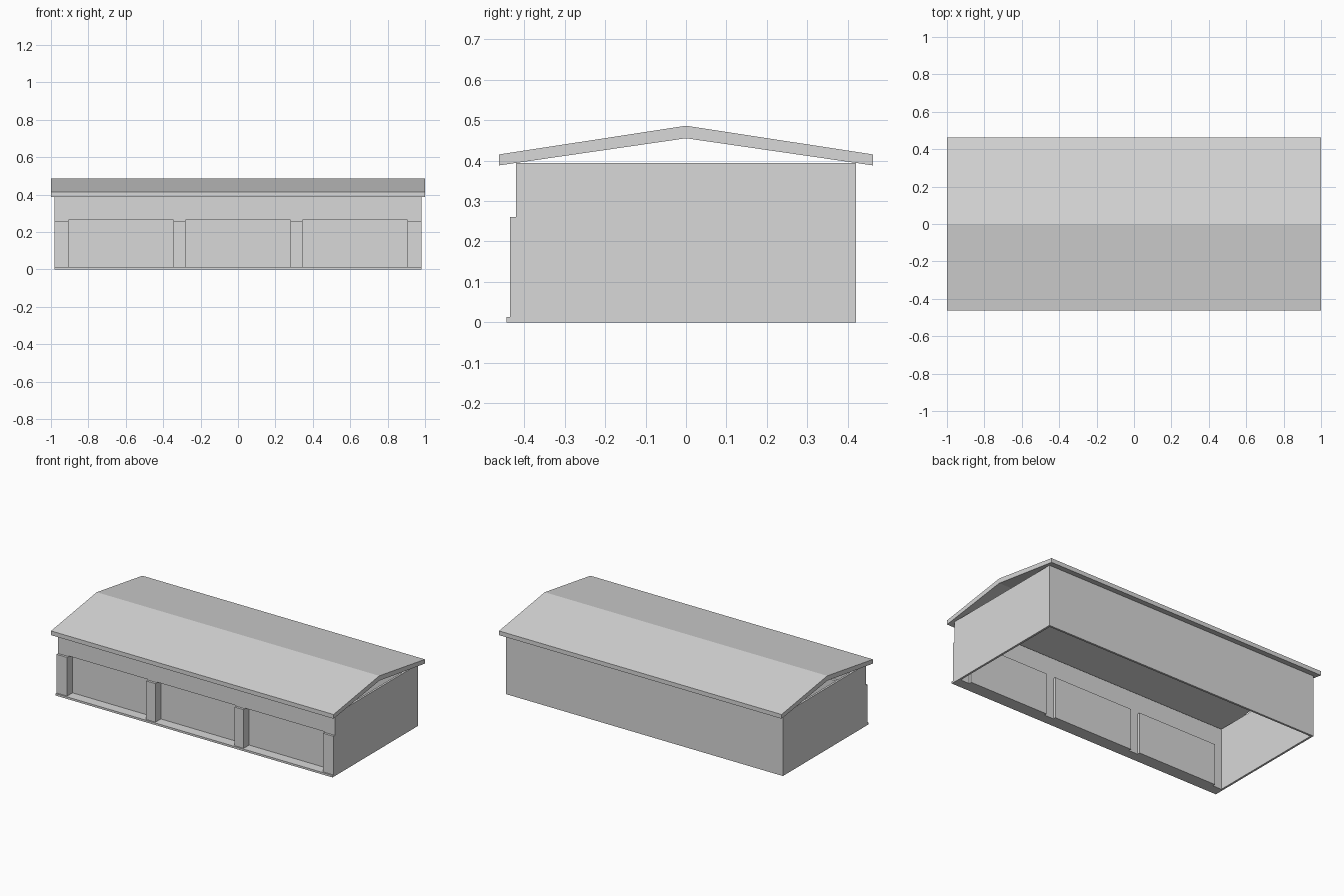
import bpy

if "Cube" in bpy.data.objects:
    bpy.data.objects.remove(bpy.data.objects["Cube"])

grey = bpy.data.materials.new("plain_grey")
grey.diffuse_color = (0.69, 0.69, 0.69, 1)
grey.use_nodes = True
grey.node_tree.nodes["Principled BSDF"].inputs["Base Color"].default_value = grey.diffuse_color


def make(name, verts, faces):
    mesh = bpy.data.meshes.new(name)
    mesh.from_pydata(verts, [], faces)
    mesh.materials.append(grey)
    obj = bpy.data.objects.new(name, mesh)
    bpy.context.collection.objects.link(obj)
    return obj


def prism(name, profile, x0, x1):
    """Extrude a closed (y, z) profile, listed anticlockwise from +x, along x."""
    n = len(profile)
    verts = [(x, y, z) for x in (x0, x1) for y, z in profile]
    faces = [tuple(reversed(range(n))), tuple(range(n, 2 * n))]
    faces += [(i, (i + 1) % n, n + (i + 1) % n, n + i) for i in range(n)]
    return make(name, verts, faces)


def box(name, x0, x1, y0, y1, z0, z1):
    return prism(name, [(y0, z0), (y1, z0), (y1, z1), (y0, z1)], x0, x1)


W, D, H = 0.98, 0.42, 0.394      # half width, half depth, wall height
T = 0.013                        # wall thickness
OPEN = 0.264                     # top of the door openings
STEP = 0.013                     # threshold height
INNER = -0.38                    # inside face of the front wall

# Shallow gable roof, open at the ends
prism("roof", [(-0.462, 0.388), (0, 0.455), (0.462, 0.388),
               (0.462, 0.415), (0, 0.486), (-0.462, 0.415)], -1, 1)

# Walls, open underneath and up to the roof
box("back_wall", -W, W, D - T, D, 0, H)
for side, x0, x1 in (("left", -W, -W + T), ("right", W - T, W)):
    box(side + "_wall", x0, x1, INNER, D - T, 0, H)

# Front: header, threshold, piers with raised pillar faces, recessed doors
box("front_header", -W, W, -D, INNER, OPEN, H)
box("threshold", -W, W, -0.444, INNER, 0, STEP)
pillars = [(-W, -0.905), (-0.345, -0.28), (0.28, 0.345), (0.905, W)]
for i, (x0, x1) in enumerate(pillars):
    box(f"pier_{i + 1}", x0, x1, -D, INNER, STEP, OPEN)
    box(f"pillar_{i + 1}", x0, x1, -0.435, -D, STEP, 0.26)
for i in range(3):
    box(f"door_{i + 1}", pillars[i][1], pillars[i + 1][0],
        INNER, INNER + 0.018, 0, OPEN)
